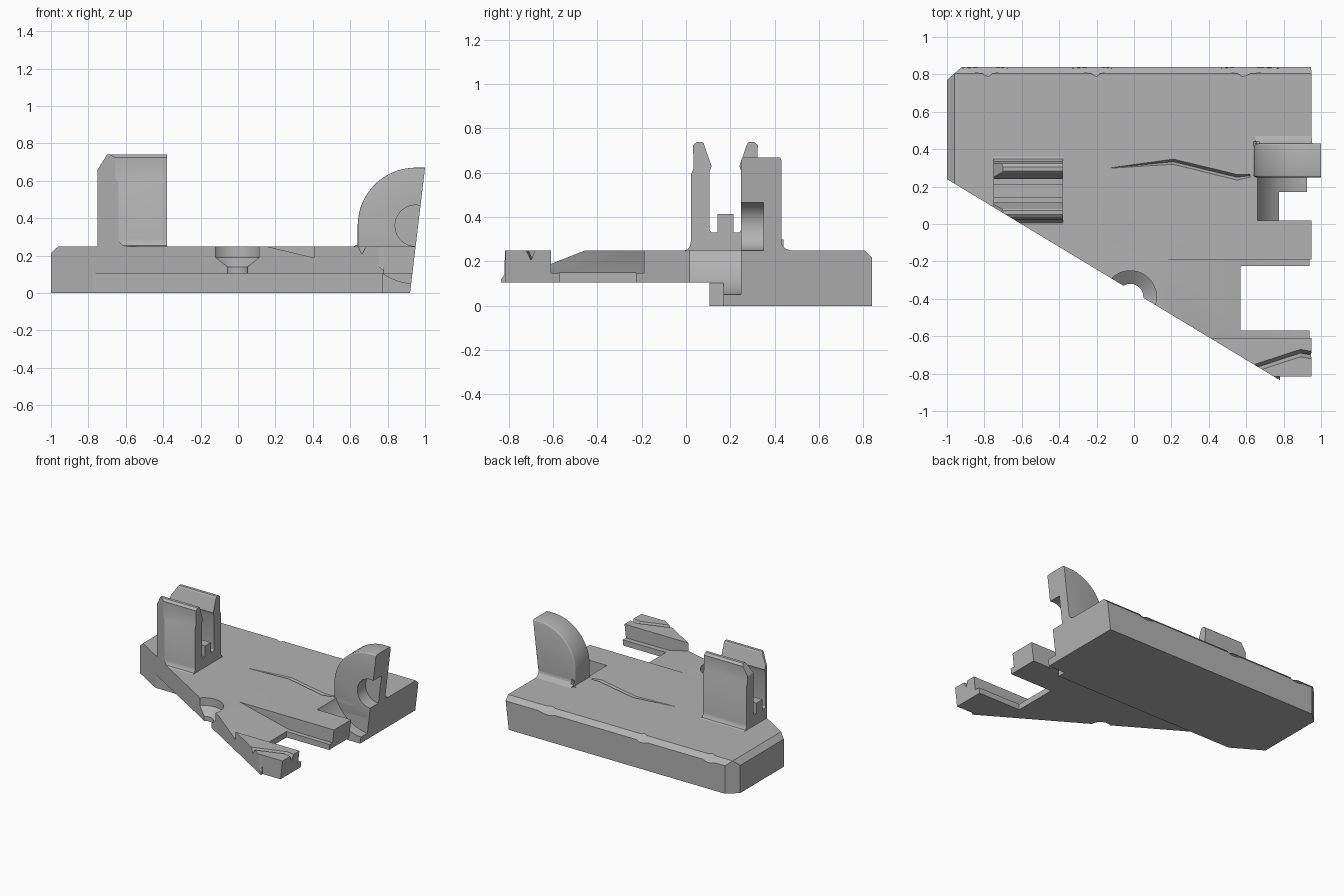
import bpy, bmesh, math

if "Cube" in bpy.data.objects:
    bpy.data.objects.remove(bpy.data.objects["Cube"])

grey = bpy.data.materials.new("plain_grey")
grey.diffuse_color = (0.45, 0.45, 0.45, 1)
grey.use_nodes = True
grey.node_tree.nodes["Principled BSDF"].inputs["Base Color"].default_value = grey.diffuse_color


def finish(name, bm):
    bmesh.ops.recalc_face_normals(bm, faces=bm.faces[:])
    me = bpy.data.meshes.new(name)
    bm.to_mesh(me)
    bm.free()
    me.materials.append(grey)
    ob = bpy.data.objects.new(name, me)
    bpy.context.collection.objects.link(ob)
    return ob


def prism(name, pts, axis, a, b):
    """Extrude a 2D profile along an axis from a to b."""
    place = {'x': lambda p, t: (t, p[0], p[1]),
             'y': lambda p, t: (p[0], t, p[1]),
             'z': lambda p, t: (p[0], p[1], t)}[axis]
    bm = bmesh.new()
    lo = [bm.verts.new(place(p, a)) for p in pts]
    hi = [bm.verts.new(place(p, b)) for p in pts]
    bm.faces.new(lo)
    bm.faces.new(hi[::-1])
    n = len(pts)
    for i in range(n):
        j = (i + 1) % n
        bm.faces.new((lo[i], hi[i], hi[j], lo[j]))
    return finish(name, bm)


def rect(u0, v0, u1, v1):
    return [(u0, v0), (u1, v0), (u1, v1), (u0, v1)]


def arc(cx, cz, r, a0, a1, n):
    return [(cx + r * math.cos(math.radians(a0 + (a1 - a0) * i / n)),
             cz + r * math.sin(math.radians(a0 + (a1 - a0) * i / n))) for i in range(n + 1)]


def lathe(name, cx, cy, prof, n=48):
    """Solid of revolution around a vertical axis from (radius, z) pairs."""
    bm = bmesh.new()
    rings = [[bm.verts.new((cx + r * math.cos(2 * math.pi * i / n),
                            cy + r * math.sin(2 * math.pi * i / n), z)) for i in range(n)]
             for r, z in prof]
    for p, q in zip(rings, rings[1:]):
        for i in range(n):
            j = (i + 1) % n
            bm.faces.new((p[i], p[j], q[j], q[i]))
    bm.faces.new(rings[0])
    bm.faces.new(rings[-1][::-1])
    return finish(name, bm)


def groove(name, path, width, top, bottom):
    """V-shaped crack following a path of (x, y, relative width)."""
    bm = bmesh.new()
    secs = [[bm.verts.new(v) for v in ((x, y - width * w, top), (x, y + width * w, top),
                                       (x, y, 0.25 - (0.25 - bottom) * w))] for x, y, w in path]
    for p, q in zip(secs, secs[1:]):
        for i in range(3):
            j = (i + 1) % 3
            bm.faces.new((p[i], p[j], q[j], q[i]))
    bm.faces.new(secs[0])
    bm.faces.new(secs[-1][::-1])
    return finish(name, bm)


def hull(name, pts):
    bm = bmesh.new()
    for p in pts:
        bm.verts.new(p)
    bmesh.ops.convex_hull(bm, input=bm.verts[:])
    return finish(name, bm)


def apply(ob, mod):
    bpy.context.view_layer.objects.active = ob
    bpy.ops.object.modifier_apply(modifier=mod.name)


def cut(ob, cutter):
    m = ob.modifiers.new("cut", 'BOOLEAN')
    m.operation, m.solver, m.object = 'DIFFERENCE', 'EXACT', cutter
    apply(ob, m)
    bpy.data.objects.remove(cutter)


def trim_sides(ob):
    """Cut off the diagonal front side and the leaning right side."""
    slope = 1.075 / 1.78
    cut(ob, prism("diagonal", [(-1.3, 0.24 + 0.3 * slope), (1.2, 0.24 - 2.2 * slope),
                               (1.2, -2), (-1.3, -2)], 'z', -0.2, 1))
    cut(ob, prism("lean", [(0.908, -0.1), (1.3, -0.1), (1.3, 0.77), (1.012, 0.77)], 'y', -1.5, 1.5))


# base plate with stepped underside and bevelled back edge
base = prism("base_plate", [(-0.9, 0.105), (0.105, 0.105), (0.105, 0), (0.84, 0), (0.84, 0.215),
                            (0.805, 0.25), (-0.9, 0.25)], 'x', -1, 1.1)
cut(base, prism("left_bevel", [(-1.05, 0.165), (-0.95, 0.26), (-1.05, 0.3)], 'y', -1, 1))
cut(base, prism("corner", [(-1.04, 0.735), (-0.88, 0.875), (-1.04, 0.9)], 'z', -0.1, 0.4))
trim_sides(base)

# front end with a small sloped tip
cut(base, prism("front_flat", rect(0.78, -1.1, 1.2, -0.815), 'z', 0, 0.4))
cut(base, prism("front_tip", [(-1.1, 0.05), (-0.88, 0.05), (-0.82, 0.14), (-0.815, 0.3),
                              (-1.1, 0.3)], 'x', 0.5, 0.79))

# ramped recess and the opening at its end
cut(base, prism("ramp", [(0.108, 0.26), (0.57, 0.15), (1.2, 0.146), (1.2, 0.3), (0.108, 0.3)],
                'y', -0.61, -0.19))
cut(base, prism("opening", rect(0.57, -0.57, 1.2, -0.225), 'z', 0, 0.2))

# countersunk hole cut through by the diagonal side
cut(base, lathe("screw_hole", -0.02, -0.39,
                [(0.07, 0.05), (0.07, 0.14), (0.14, 0.19), (0.14, 0.3)]))

# round slot in front of the fin
cut(base, prism("round_slot", arc(0.95, 0.36, 0.31, 0, 360, 71), 'y', 0.018, 0.249))
cut(base, prism("slot_gap", rect(0.776, 0.018, 1.2, 0.17), 'z', -0.1, 0.2))

# cracks in the top face and chips along the back edge
cut(base, groove("long_crack", [(-0.12, 0.3, 0.1), (0.21, 0.333, 1), (0.55, 0.25, 1.1),
                                (0.62, 0.258, 0.6)], 0.014, 0.2505, 0.225))
cut(base, groove("short_crack", [(0.6, -0.785, 1), (0.89, -0.69, 1), (1.0, -0.71, 1)],
                 0.02, 0.2505, 0.205))
for x0, xm, x1 in ((-0.95, -0.78, -0.65), (-0.36, -0.2, -0.1), (0.44, 0.58, 0.82)):
    cut(base, hull("chip", [(x0, 0.83, 0.227), (xm, 0.788, 0.2515), (xm, 0.842, 0.2),
                            (xm, 0.88, 0.28), (x1, 0.83, 0.227)]))

# two-pronged clip, mirrored about its middle
MID = 0.178
half = [(-0.005, 0.22), (-0.005, 0.25), (0.008, 0.255), (0.018, 0.27), (0.022, 0.29), (0.022, 0.59),
        (0.034, 0.62), (0.032, 0.725), (0.05, 0.74), (0.072, 0.74), (0.08, 0.732),
        (0.115, 0.63), (0.105, 0.6), (0.105, 0.345), (0.115, 0.33), (0.142, 0.33), (0.142, 0.413)]
clip = prism("clip", half + [(2 * MID - y, z) for y, z in reversed(half)], 'x', -0.75, -0.38)
cut(clip, prism("clip_corner", [(-0.8, 0.58), (-0.6875, 0.76), (-0.8, 0.8)], 'y', -0.2, 0.5))
trim_sides(clip)

# rounded fin with a blind round recess
fin = prism("fin", [(1.3, 0.15), (1.3, 0.67)] + arc(0.95, 0.36, 0.31, 90, 180, 32) + [(0.64, 0.15)],
            'y', 0.249, 0.43)
bev = fin.modifiers.new("round", 'BEVEL')
bev.width, bev.segments, bev.limit_method, bev.angle_limit = 0.014, 3, 'ANGLE', math.radians(40)
apply(fin, bev)
cut(fin, prism("recess", arc(0.95, 0.36, 0.11, 0, 360, 47), 'y', 0.1, 0.35))
trim_sides(fin)

# fillets where the fin meets the plate
rear = prism("fin_rear_fillet", [(0.42, 0.24), (0.47, 0.24), (0.47, 0.25), (0.445, 0.26),
                                 (0.433, 0.275), (0.428, 0.3), (0.42, 0.3)], 'x', 0.65, 1.1)
trim_sides(rear)
side = prism("fin_side_fillet", [(0.67, 0.24), (0.62, 0.24), (0.62, 0.25), (0.64, 0.258),
                                 (0.65, 0.275), (0.655, 0.3), (0.67, 0.3)], 'y', 0.26, 0.44)

# smooth the curved surfaces, keep hard edges
for ob in (base, clip, fin, rear, side):
    bpy.ops.object.select_all(action='DESELECT')
    ob.select_set(True)
    bpy.context.view_layer.objects.active = ob
    bpy.ops.object.shade_smooth_by_angle(angle=math.radians(25))
